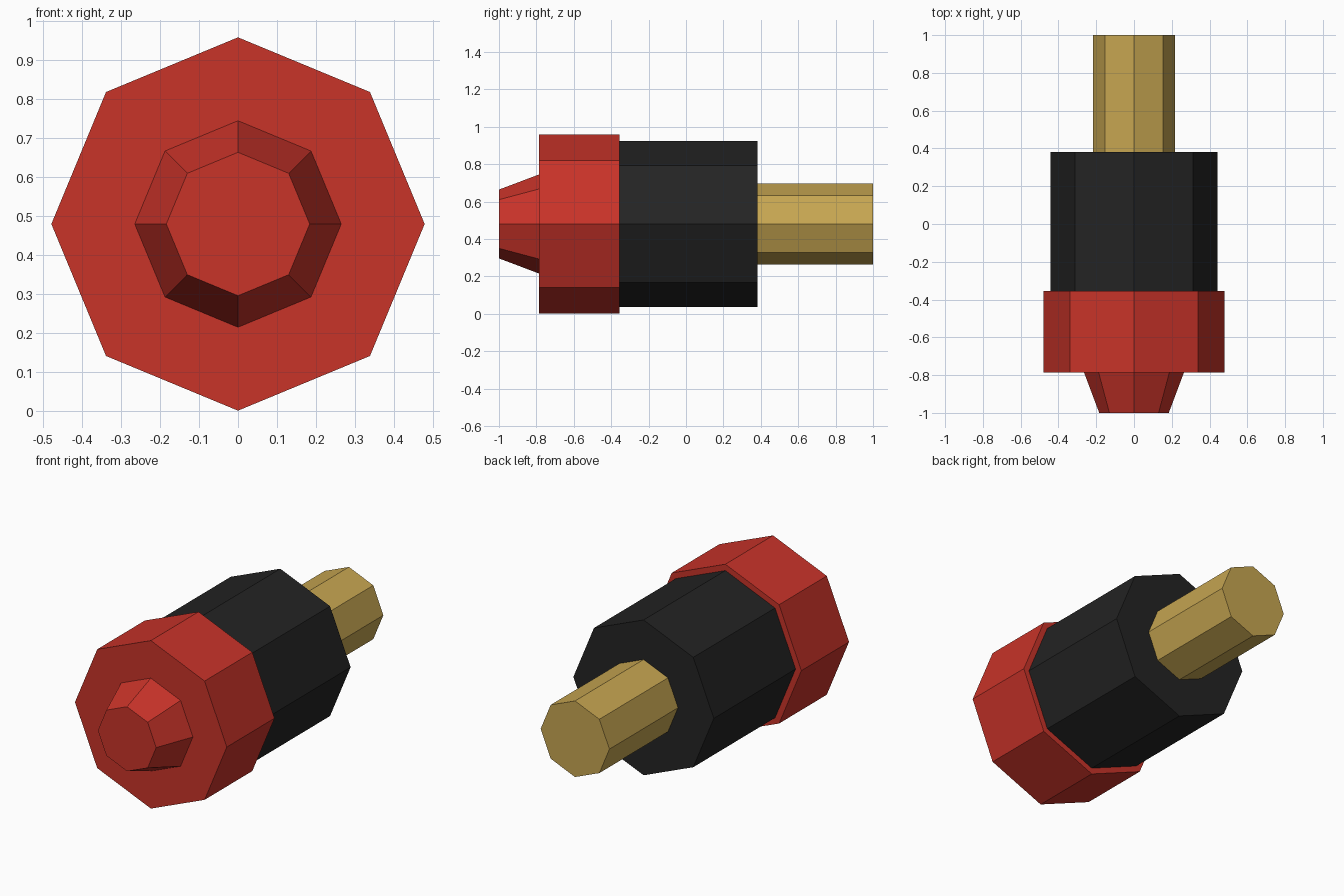
import bpy
import math

SIDES = 8
AXIS_HEIGHT = 0.48

cube = bpy.data.objects.get("Cube")
if cube:
    bpy.data.objects.remove(cube, do_unlink=True)


def make_material(name, color):
    mat = bpy.data.materials.new(name)
    mat.use_nodes = True
    mat.diffuse_color = color
    bsdf = next(n for n in mat.node_tree.nodes if n.type == 'BSDF_PRINCIPLED')
    bsdf.inputs["Base Color"].default_value = color
    return mat


def octagon_section(name, front_y, back_y, front_radius, back_radius, mat):
    """Flat-sided section lying along y, with a corner pointing up."""
    bpy.ops.mesh.primitive_cone_add(
        vertices=SIDES, radius1=back_radius, radius2=front_radius,
        depth=back_y - front_y,
        location=(0, (front_y + back_y) / 2, AXIS_HEIGHT),
        rotation=(math.pi / 2, 0, 0))
    obj = bpy.context.object
    obj.name = name
    obj.data.name = name
    obj.data.materials.append(mat)
    return obj


red = make_material("red", (0.58, 0.033, 0.022, 1))
black = make_material("black", (0.017, 0.017, 0.017, 1))
brass = make_material("brass", (0.57, 0.38, 0.083, 1))

# Tapered tip and wide collar at the front
octagon_section("front_tip", -1.0, -0.785, 0.184, 0.265, red)
octagon_section("collar", -0.785, -0.355, 0.479, 0.479, red)

# Main barrel
octagon_section("barrel", -0.355, 0.382, 0.443, 0.443, black)

# Rear pin
octagon_section("rear_pin", 0.382, 1.0, 0.217, 0.217, brass)
